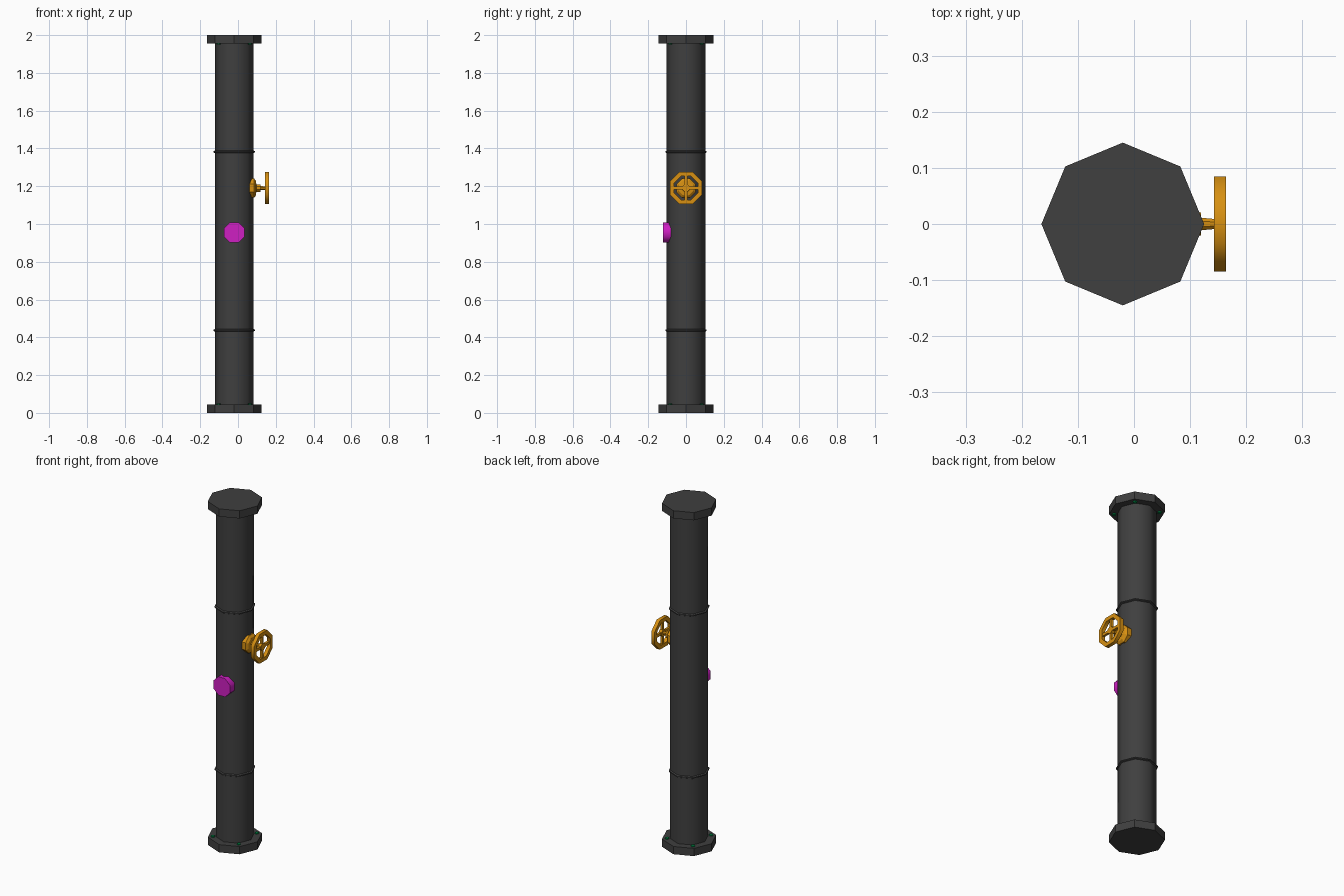
import bpy
from math import pi, cos, sin, radians
from mathutils import Matrix, Vector

if "Cube" in bpy.data.objects:
    bpy.data.objects.remove(bpy.data.objects["Cube"])


def material(name, rgb):
    m = bpy.data.materials.new(name)
    m.use_nodes = True
    m.diffuse_color = (*rgb, 1)
    m.node_tree.nodes["Principled BSDF"].inputs["Base Color"].default_value = (*rgb, 1)
    return m


grey = material("dark grey", (0.05, 0.05, 0.05))
orange = material("orange", (0.68, 0.28, 0.006))
magenta = material("magenta", (0.62, 0.014, 0.54))
green = material("green", (0.0, 0.25, 0.06))

CX = -0.02      # pipe axis
VALVE_Z = 1.19
AXES = {"X": Matrix.Rotation(pi / 2, 4, "Y"),
        "Y": Matrix.Rotation(pi / 2, 4, "X"),
        "Z": Matrix.Identity(4)}


def lathe(name, profile, origin, mat, axis="Z", sides=8, turn=0.0, closed=False, smooth=0):
    """Spin (radius, distance) pairs about an axis; open profiles get end caps."""
    verts = [(r * cos(turn + 2 * pi * i / sides), r * sin(turn + 2 * pi * i / sides), d)
             for r, d in profile for i in range(sides)]
    n = len(profile)
    faces = []
    for j in range(n if closed else n - 1):
        a, b = j * sides, (j + 1) % n * sides
        for i in range(sides):
            k = (i + 1) % sides
            faces.append((a + i, a + k, b + k, b + i))
    if not closed:
        faces.append(tuple(reversed(range(sides))))
        faces.append(tuple(range((n - 1) * sides, n * sides)))
    mesh = bpy.data.meshes.new(name)
    mesh.from_pydata(verts, [], faces)
    mesh.transform(Matrix.Translation(Vector(origin)) @ AXES[axis])
    mesh.materials.append(mat)
    obj = bpy.data.objects.new(name, mesh)
    bpy.context.collection.objects.link(obj)
    if smooth:
        bpy.ops.object.select_all(action="DESELECT")
        obj.select_set(True)
        bpy.context.view_layer.objects.active = obj
        bpy.ops.object.shade_smooth_by_angle(angle=radians(smooth))
    return obj


def box(name, size, centre, mat):
    bpy.ops.mesh.primitive_cube_add(size=1, location=centre)
    obj = bpy.context.object
    obj.name = name
    obj.scale = size
    obj.data.materials.append(mat)


# Pipe with its weld rings
lathe("pipe", [(0.102, 0.03), (0.102, 1.97)], (CX, 0, 0), grey, smooth=50)
for name, z in (("lower_ring", 0.437), ("upper_ring", 1.382)):
    lathe(name, [(0.10, -0.008), (0.109, -0.003), (0.109, 0.003), (0.10, 0.008)],
          (CX, 0, z), grey, smooth=50)

# End flanges, each with four bolts on the inner face
for name, z, inner in (("bottom", 0, 0.045), ("top", 1.955, 1.955)):
    lathe(name + "_flange", [(0.145, 0), (0.145, 0.045)], (CX, 0, z), grey)
    for i in range(4):
        a = pi / 4 + i * pi / 2
        lathe(name + "_bolt", [(0.011, -0.006), (0.011, 0.006)],
              (CX + 0.118 * cos(a), 0.118 * sin(a), inner), green, sides=6)

# Valve body and stem
lathe("valve_body", [(0.055, 0.06), (0.055, 0.085), (0.042, 0.095), (0.022, 0.097),
                     (0.022, 0.119), (0.012, 0.12), (0.009, 0.15)],
      (0, 0, VALVE_Z), orange, axis="X", turn=pi / 8)

# Handwheel: rim, hub and crossed spokes
lathe("wheel_rim", [(0.092, 0.143), (0.092, 0.164), (0.068, 0.164), (0.068, 0.143)],
      (0, 0, VALVE_Z), orange, axis="X", turn=pi / 8, closed=True, smooth=50)
lathe("wheel_hub", [(0.021, 0.143), (0.021, 0.162)], (0, 0, VALVE_Z), orange,
      axis="X", turn=pi / 8)
box("wheel_spoke_across", (0.014, 0.135, 0.016), (0.153, 0, VALVE_Z), orange)
box("wheel_spoke_upright", (0.014, 0.016, 0.135), (0.153, 0, VALVE_Z), orange)

# Port cap on the front
lathe("port_cap", [(0.058, 0.07), (0.058, 0.122)], (CX, 0, 0.955), magenta,
      axis="Y", turn=pi / 8, smooth=50)
